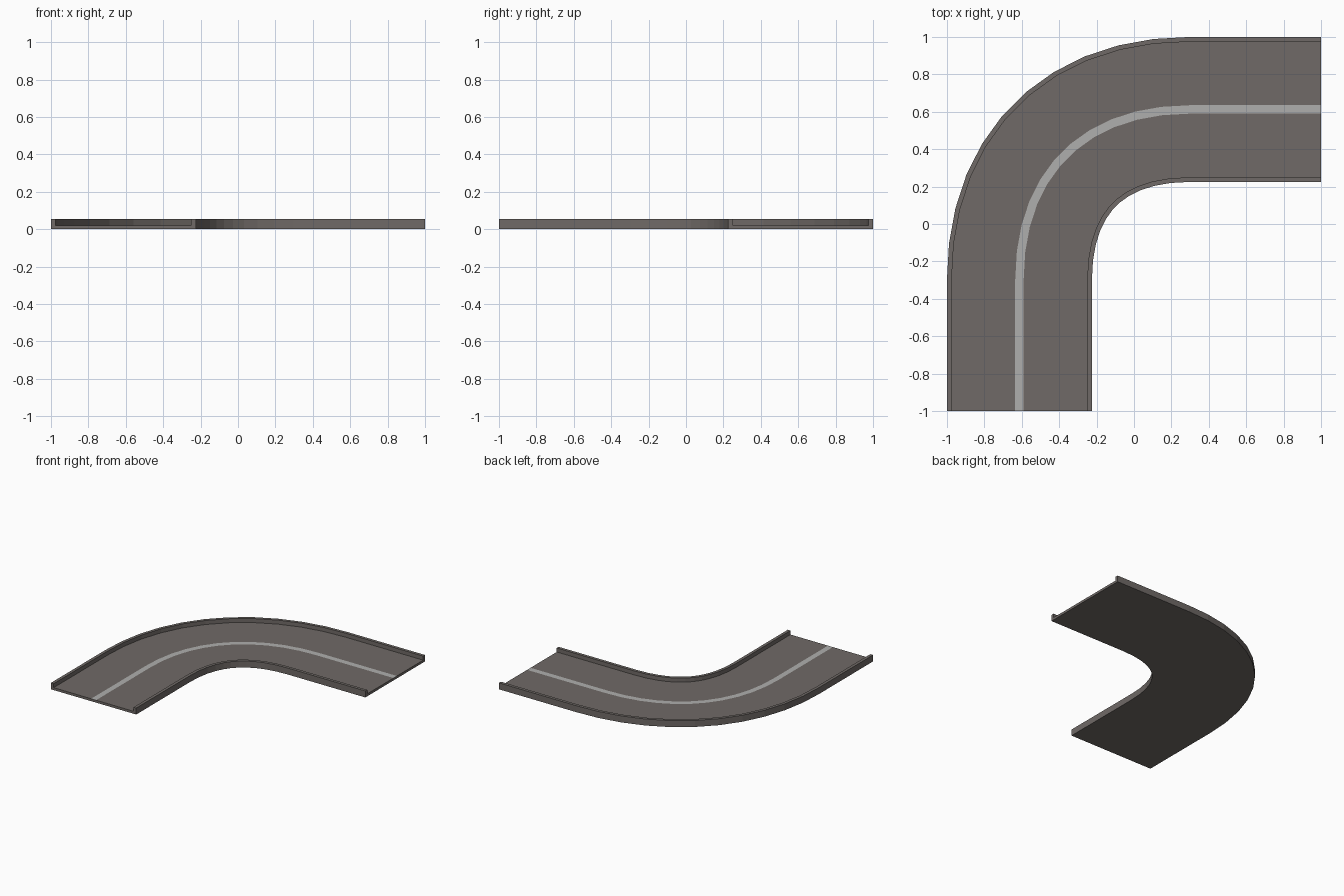
import bpy, bmesh
from mathutils import Vector
from mathutils.geometry import interpolate_bezier

if "Cube" in bpy.data.objects:
    bpy.data.objects.remove(bpy.data.objects["Cube"])


def material(name, colour):
    m = bpy.data.materials.new(name)
    m.diffuse_color = (*colour, 1)
    m.use_nodes = True
    m.node_tree.nodes["Principled BSDF"].inputs["Base Color"].default_value = m.diffuse_color
    return m


# Centre path: straight, eased quarter turn, straight
MID, START, HANDLE, STEPS = 0.6125, 0.297, 0.566, 11
bend = interpolate_bezier(Vector((-MID, -START, 0)), Vector((-MID, HANDLE - START, 0)),
                          Vector((START - HANDLE, MID, 0)), Vector((START, MID, 0)), STEPS + 1)
path = [Vector((-MID, -1, 0))] + list(bend) + [Vector((1, MID, 0))]

# Cross-section (offset to the outer side, height), with raised kerbs and a flush centre line
HALF, KERB, TOP, DECK, LINE = 0.3875, 0.025, 0.053, 0.02, 0.0225
half = [(HALF, 0), (HALF, TOP), (HALF - KERB, TOP), (HALF - KERB, DECK), (LINE, DECK)]
profile = half + [(-s, z) for s, z in reversed(half)]
LINE_EDGE = len(half) - 1

bm = bmesh.new()
rings = []
for i, p in enumerate(path):
    # Tangents are axis-aligned along the straights and follow the curve in the bend
    if i < 2:
        t = Vector((0, 1, 0))
    elif i >= len(path) - 2:
        t = Vector((1, 0, 0))
    else:
        t = (path[i + 1] - path[i - 1]).normalized()
    outward = Vector((-t.y, t.x, 0))
    rings.append([bm.verts.new(p + outward * s + Vector((0, 0, z))) for s, z in profile])

# Skin between neighbouring cross-sections
n = len(profile)
for a, b in zip(rings, rings[1:]):
    for j in range(n):
        k = (j + 1) % n
        face = bm.faces.new((a[j], a[k], b[k], b[j]))
        face.material_index = 1 if j == LINE_EDGE else 0

# End caps
bm.faces.new(rings[0])
bm.faces.new(rings[-1])
bmesh.ops.recalc_face_normals(bm, faces=bm.faces)

mesh = bpy.data.meshes.new("curved_road")
bm.to_mesh(mesh)
bm.free()
mesh.materials.append(material("asphalt", (0.162, 0.144, 0.135)))
mesh.materials.append(material("line_paint", (0.43, 0.43, 0.42)))
road = bpy.data.objects.new("curved_road", mesh)
bpy.context.collection.objects.link(road)
